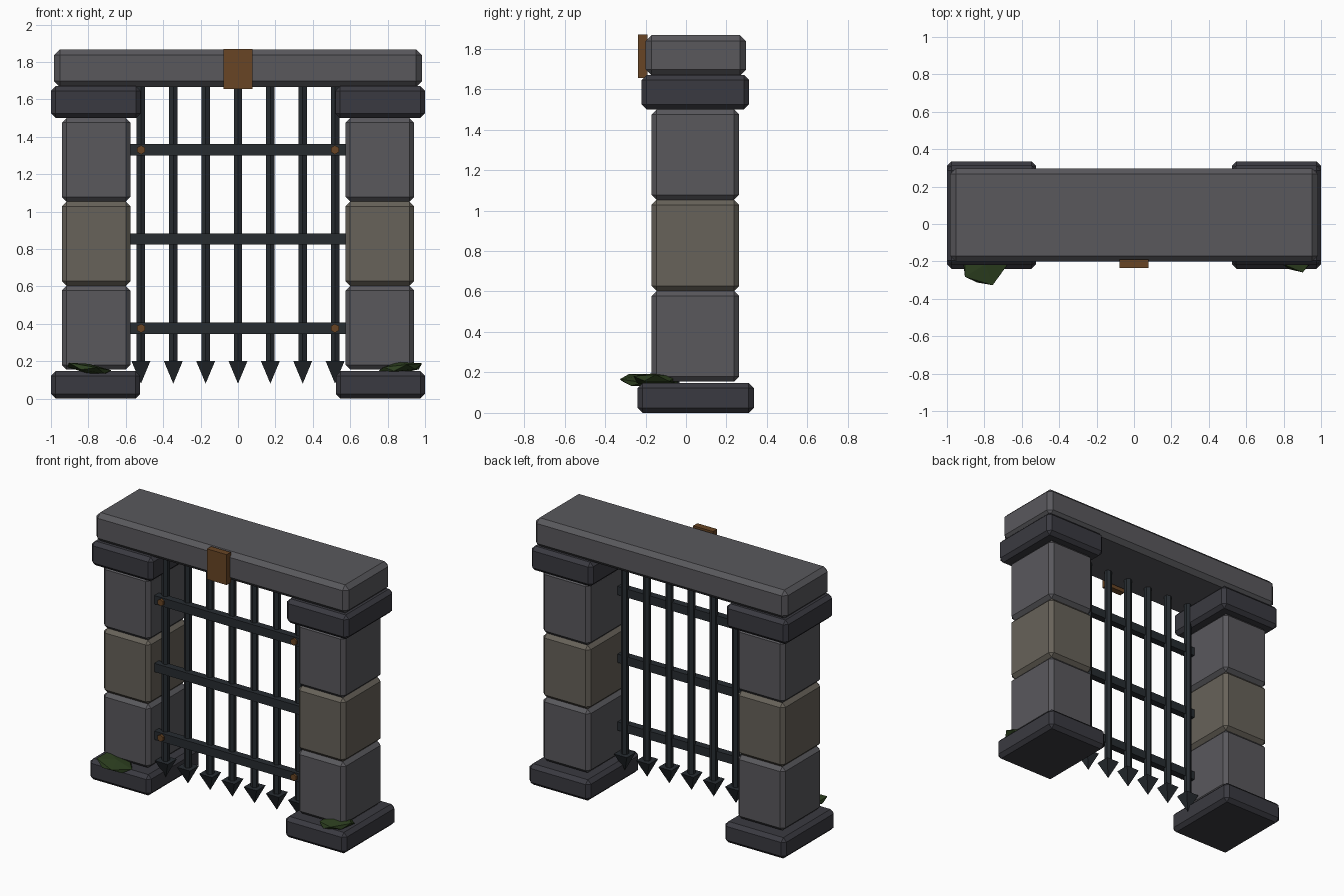
import bpy, bmesh, math, random
from mathutils import Matrix, Vector

if "Cube" in bpy.data.objects:
    bpy.data.objects.remove(bpy.data.objects["Cube"])

random.seed(4)


def material(name, r, g, b):
    m = bpy.data.materials.new(name)
    m.diffuse_color = (r, g, b, 1)
    m.use_nodes = True
    m.node_tree.nodes["Principled BSDF"].inputs["Base Color"].default_value = m.diffuse_color
    return m


STONE = material("stone", 0.10, 0.098, 0.108)
DARK = material("dark_stone", 0.042, 0.042, 0.052)
TAN = material("tan_stone", 0.135, 0.122, 0.10)
IRON = material("iron", 0.02, 0.025, 0.03)
RUST = material("rust", 0.14, 0.06, 0.018)
MOSS = material("moss", 0.026, 0.05, 0.014)


def finish(name, bm, mat):
    bmesh.ops.recalc_face_normals(bm, faces=bm.faces)
    me = bpy.data.meshes.new(name)
    bm.to_mesh(me)
    bm.free()
    me.materials.append(mat)
    ob = bpy.data.objects.new(name, me)
    bpy.context.collection.objects.link(ob)
    return ob


def box(name, x, y, z, mat, bevel=0.0):
    """Box from (min, max) ranges, with an optional chamfer."""
    bm = bmesh.new()
    bmesh.ops.create_cube(bm, size=1)
    for v in bm.verts:
        v.co = Vector([(r[0] + r[1]) / 2 + c * (r[1] - r[0]) for r, c in zip((x, y, z), v.co)])
    if bevel:
        bmesh.ops.bevel(bm, geom=bm.edges[:], offset=bevel, segments=1, affect='EDGES')
    return finish(name, bm, mat)


def cone(name, loc, r1, r2, depth, sides, mat, rot=Matrix()):
    bm = bmesh.new()
    bmesh.ops.create_cone(bm, cap_ends=True, segments=sides, radius1=r1, radius2=r2,
                          depth=depth, matrix=Matrix.Translation(loc) @ rot)
    return finish(name, bm, mat)


def moss(name, loc, size, tilt):
    """Flattened, ragged low-poly clump."""
    bm = bmesh.new()
    bmesh.ops.create_icosphere(bm, subdivisions=1, radius=1)
    for v in bm.verts:
        v.co *= random.uniform(0.85, 1.12)
    bm.transform(Matrix.Translation(loc) @ Matrix.Rotation(math.radians(tilt), 4, 'Y')
                 @ Matrix.Diagonal((*size, 1)))
    return finish(name, bm, MOSS)


# Two pillars: base, three blocks, cap
for side, s in (("left", -1), ("right", 1)):
    def span(a, b):
        return (min(s * a, s * b), max(s * a, s * b))
    box(side + "_base", span(0.523, 1.0), (-0.24, 0.335), (0, 0.147), DARK, 0.025)
    for i, (z0, z1) in enumerate(((0.155, 0.603), (0.603, 1.053), (1.053, 1.5))):
        box(f"{side}_block_{i + 1}", span(0.575, 0.942), (-0.17, 0.263), (z0, z1),
            TAN if i == 1 else STONE, 0.025)
    box(side + "_cap", span(0.52, 1.0), (-0.22, 0.312), (1.5, 1.67), DARK, 0.025)

# Lintel and its plaque
box("lintel", (-0.983, 0.983), (-0.2, 0.297), (1.667, 1.867), STONE, 0.03)
box("plaque", (-0.077, 0.077), (-0.236, -0.19), (1.656, 1.87), RUST)

# Upright bars with spear points
for i in range(7):
    x = (i - 3) * 0.173
    cone(f"upright_bar_{i + 1}", (x, -0.062, 0.935), 0.026, 0.026, 1.49, 6, IRON)
    cone(f"spear_point_{i + 1}", (x, -0.062, 0.14), 0, 0.071, 0.12, 4, IRON,
         Matrix.Rotation(math.pi / 4, 4, 'Z'))

# Cross bars, with rivets on the top and bottom ones
for i, z in enumerate((0.376, 0.853, 1.33)):
    box(f"cross_bar_{i + 1}", (-0.58, 0.58), (-0.11, -0.06), (z - 0.03, z + 0.03), IRON)
    if i != 1:
        for s in (-1, 1):
            cone(f"rivet_{i + 1}_{'left' if s < 0 else 'right'}", (s * 0.518, -0.11, z),
                 0.024, 0.024, 0.03, 6, RUST, Matrix.Rotation(math.pi / 2, 4, 'X'))

# Moss on the base ledges
moss("left_moss", (-0.80, -0.215, 0.16), (0.14, 0.12, 0.028), 10)
moss("right_moss", (0.865, -0.15, 0.163), (0.13, 0.12, 0.032), -5)
